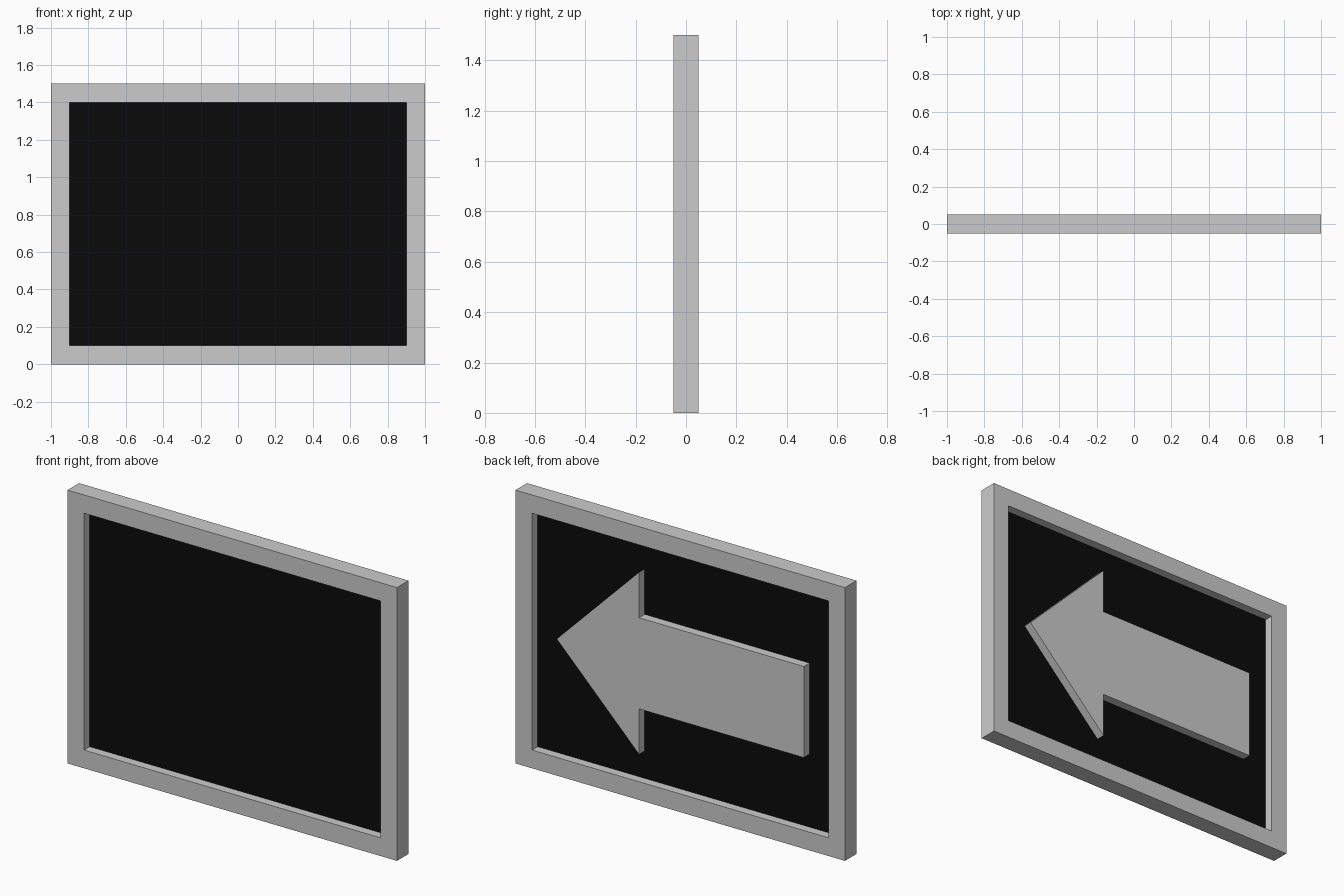
import bpy, bmesh

if "Cube" in bpy.data.objects:
    bpy.data.objects.remove(bpy.data.objects["Cube"])


def make_object(name, bm):
    bmesh.ops.recalc_face_normals(bm, faces=bm.faces)
    mesh = bpy.data.meshes.new(name)
    bm.to_mesh(mesh)
    bm.free()
    obj = bpy.data.objects.new(name, mesh)
    bpy.context.collection.objects.link(obj)
    return obj


def extrude_y(bm, faces, depth):
    out = bmesh.ops.extrude_face_region(bm, geom=faces, use_keep_orig=True)
    verts = [g for g in out["geom"] if isinstance(g, bmesh.types.BMVert)]
    bmesh.ops.translate(bm, verts=verts, vec=(0, depth, 0))


def profile(bm, points, y):
    return [bm.verts.new((x, y, z)) for x, z in points]


def rect(half_width, bottom, top):
    return [(-half_width, bottom), (half_width, bottom),
            (half_width, top), (-half_width, top)]


def prism(name, points, y0, y1):
    bm = bmesh.new()
    face = bm.faces.new(profile(bm, points, y0))
    extrude_y(bm, [face], y1 - y0)
    return make_object(name, bm)


# Rectangular frame with an open centre
bm = bmesh.new()
outer = profile(bm, rect(1.0, 0.0, 1.5), -0.05)
inner = profile(bm, rect(0.9, 0.1, 1.4), -0.05)
ring = [bm.faces.new((outer[i], outer[(i + 1) % 4], inner[(i + 1) % 4], inner[i]))
        for i in range(4)]
extrude_y(bm, ring, 0.1)
make_object("frame", bm)

# Thin black panel in the middle of the frame depth
panel = prism("panel", rect(0.9, 0.1, 1.4), -0.001, 0.001)
black = bpy.data.materials.new("black")
black.diffuse_color = (0.003, 0.003, 0.003, 1)
black.use_nodes = True
black.node_tree.nodes["Principled BSDF"].inputs["Base Color"].default_value = black.diffuse_color
panel.data.materials.append(black)

# Raised arrow on the back of the panel, pointing to +x
upper = [(0.75, 0.75), (0.25, 1.25), (0.25, 1.0), (-0.75, 1.0)]
lower = [(x, 1.5 - z) for x, z in reversed(upper[1:])]
prism("arrow", upper + lower, 0.0, 0.05)
